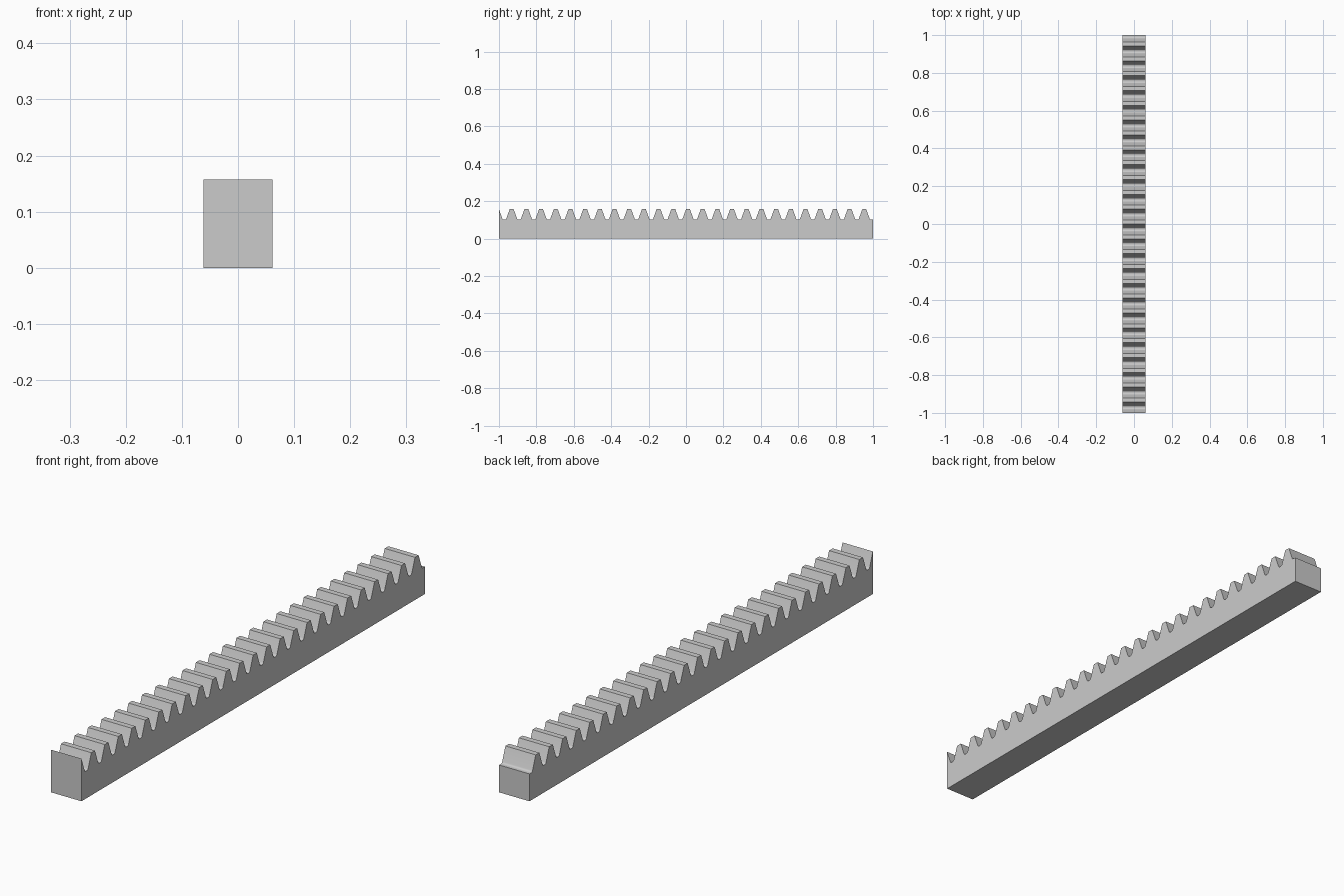
import bpy
import bmesh
import math
from mathutils import Vector

cube = bpy.data.objects.get("Cube")
if cube:
    bpy.data.objects.remove(cube, do_unlink=True)

# Rack proportions, all derived from the gear module
MODULE = 0.025
TEETH = 25
WIDTH = 0.1235
HEIGHT = 0.157
SLOPE = math.tan(math.radians(20))
PITCH = math.pi * MODULE
DEPTH = 2.25 * MODULE
FLANK = DEPTH * SLOPE
TIP = PITCH / 2 - 2 * MODULE * SLOPE
ROOT = PITCH - TIP - 2 * FLANK
ROOT_Z = HEIGHT - DEPTH
FILLET = 0.0065
STEPS = 4


def root_fillet(corner_y, side):
    """Curve from the flank into the root; side is -1 or 1 towards the flank."""
    corner = Vector((corner_y, ROOT_Z))
    start = corner + Vector((side * FLANK, DEPTH)).normalized() * FILLET
    end = corner - Vector((side * FILLET, 0))
    points = []
    for i in range(STEPS + 1):
        t = i / STEPS
        points.append(start * (1 - t) ** 2 + corner * (2 * t * (1 - t)) + end * t ** 2)
    return points


# Side profile: each gap falls from a tip, crosses the root, and rises to the next tip
profile = [Vector((-1, 0))]
for i in range(TEETH + 1):
    y = -1 + i * PITCH
    profile.append(Vector((y, HEIGHT)))
    profile += root_fillet(y + FLANK, -1)
    if i < TEETH:
        profile += reversed(root_fillet(y + FLANK + ROOT, 1))
        profile.append(Vector((y + 2 * FLANK + ROOT, HEIGHT)))
profile += [Vector((1, ROOT_Z)), Vector((1, 0))]

# Extrude the profile across the width
bm = bmesh.new()
face = bm.faces.new([bm.verts.new((-WIDTH / 2, p.x, p.y)) for p in profile])
extruded = bmesh.ops.extrude_face_region(bm, geom=[face])
moved = [v for v in extruded["geom"] if isinstance(v, bmesh.types.BMVert)]
bmesh.ops.translate(bm, verts=moved, vec=(WIDTH, 0, 0))
bmesh.ops.recalc_face_normals(bm, faces=bm.faces)
mesh = bpy.data.meshes.new("gear_rack")
bm.to_mesh(mesh)
bm.free()
rack = bpy.data.objects.new("gear_rack", mesh)
bpy.context.collection.objects.link(rack)

# Plain grey metal
grey = bpy.data.materials.new("grey_metal")
grey.use_nodes = True
colour = (0.6, 0.6, 0.6, 1)
grey.diffuse_color = colour
grey.node_tree.nodes["Principled BSDF"].inputs["Base Color"].default_value = colour
mesh.materials.append(grey)

# Smooth root fillets, crisp tooth edges
bpy.ops.object.select_all(action="DESELECT")
rack.select_set(True)
bpy.context.view_layer.objects.active = rack
bpy.ops.object.shade_smooth_by_angle(angle=math.radians(25))
